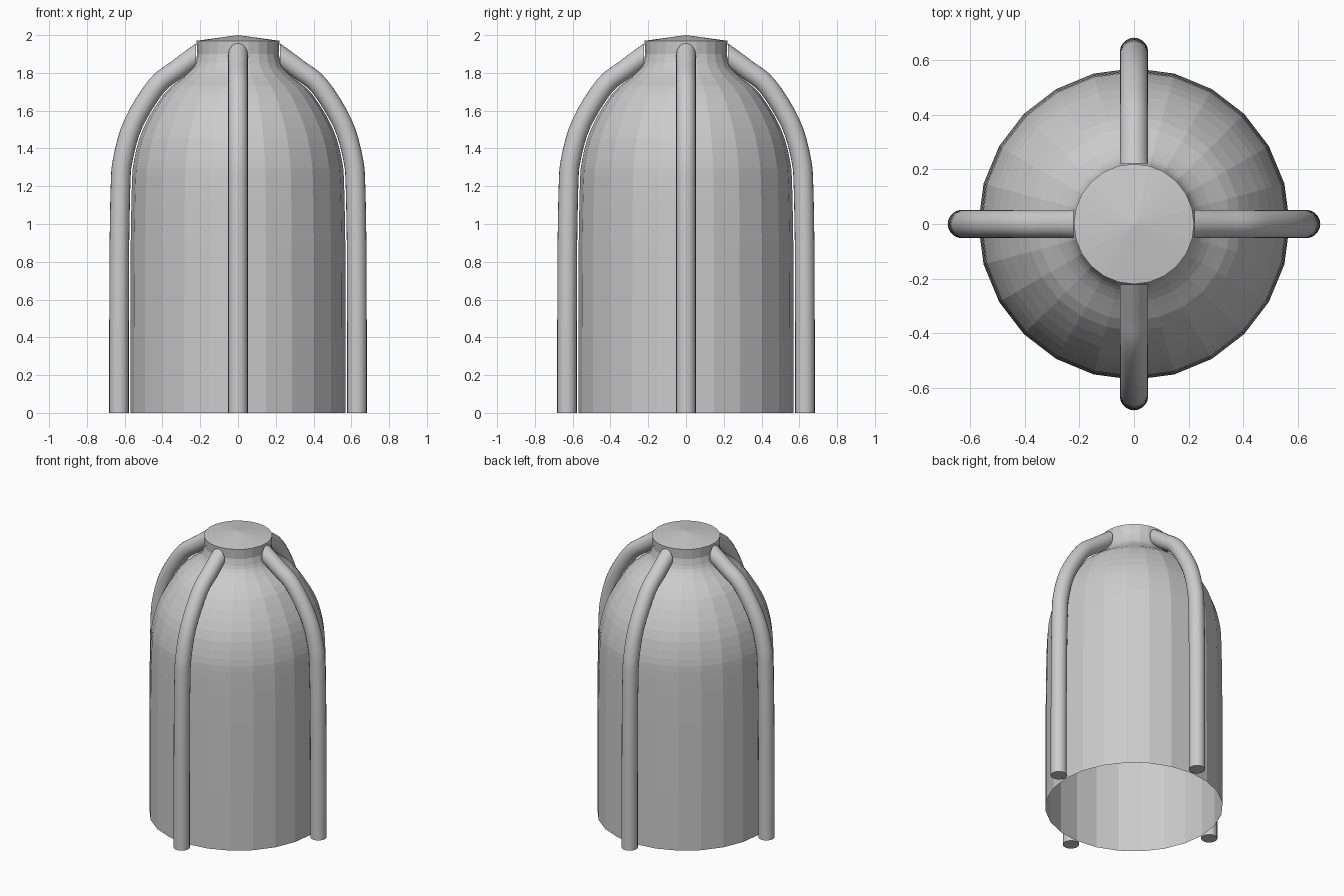
import bpy, bmesh, math
from mathutils import Vector

if "Cube" in bpy.data.objects:
    bpy.data.objects.remove(bpy.data.objects["Cube"])

grey = bpy.data.materials.new("light grey")
grey.diffuse_color = (0.6, 0.6, 0.6, 1)
grey.use_nodes = True
grey.node_tree.nodes["Principled BSDF"].inputs["Base Color"].default_value = grey.diffuse_color


def smooth_path(pts, steps):
    """Catmull-Rom curve through 2D points."""
    p = [Vector(q) for q in pts]
    p = [2 * p[0] - p[1]] + p + [2 * p[-1] - p[-2]]
    out = []
    for a, b, c, d in zip(p, p[1:], p[2:], p[3:]):
        for i in range(steps):
            t = i / steps
            out.append(0.5 * (2 * b + (c - a) * t + (2 * a - 5 * b + 4 * c - d) * t * t
                              + (3 * b - a - 3 * c + d) * t ** 3))
    return out + [p[-2]]


def bridge(bm, rings):
    for lo, hi in zip(rings, rings[1:]):
        n = len(lo)
        for i in range(n):
            j = (i + 1) % n
            bm.faces.new((lo[i], lo[j], hi[j], hi[i]))


def finish(bm, name):
    bmesh.ops.recalc_face_normals(bm, faces=bm.faces)
    me = bpy.data.meshes.new(name)
    bm.to_mesh(me)
    bm.free()
    me.materials.append(grey)
    ob = bpy.data.objects.new(name, me)
    bpy.context.collection.objects.link(ob)
    return ob


# Open-bottomed domed shell with a neck and shallow conical lid
SIDES = 24
profile = [Vector((0.57, 0)), Vector((0.57, 0.4))] + smooth_path(
    [(0.568, 0.9), (0.562, 1.2), (0.55, 1.34), (0.50, 1.51), (0.39, 1.69),
     (0.285, 1.78), (0.235, 1.835), (0.215, 1.9)], 3) + [Vector((0.22, 1.97))]
bm = bmesh.new()
rings = [[bm.verts.new((p.x * math.cos(2 * math.pi * i / SIDES),
                        p.x * math.sin(2 * math.pi * i / SIDES), p.y))
          for i in range(SIDES)] for p in profile]
bridge(bm, rings)
tip = bm.verts.new((0, 0, 2.0))
for i in range(SIDES):
    bm.faces.new((rings[-1][i], rings[-1][(i + 1) % SIDES], tip))
finish(bm, "domed_shell")

# Four bent pipes following the shell up to the neck
path = [Vector((0.63, 0)), Vector((0.63, 0.4))] + smooth_path(
    [(0.628, 0.9), (0.622, 1.2), (0.61, 1.34), (0.555, 1.53),
     (0.432, 1.73), (0.32, 1.82), (0.222, 1.893)], 4)
R, SEG = 0.052, 20


def pipe(name, turn):
    bm = bmesh.new()
    rings = []
    for k, p in enumerate(path):
        t = (path[min(k + 1, len(path) - 1)] - path[max(k - 1, 0)]).normalized()
        n = Vector((t.y, -t.x))
        if k == len(path) - 1:      # upper end is cut upright against the neck
            n = Vector((0, 1 / n.y)) * n.y * 1.22
        ring = []
        for i in range(SEG):
            a = 2 * math.pi * i / SEG
            q = p + n * (R * math.cos(a))
            ring.append(bm.verts.new((q.x, R * math.sin(a), q.y)))
        rings.append(ring)
    bridge(bm, rings)
    bm.faces.new(rings[0])
    bm.faces.new(rings[-1])
    ob = finish(bm, name)
    ob.rotation_euler.z = turn
    bpy.ops.object.select_all(action='DESELECT')
    ob.select_set(True)
    bpy.context.view_layer.objects.active = ob
    bpy.ops.object.shade_smooth_by_angle(angle=math.radians(30))


for i, side in enumerate(("right", "back", "left", "front")):
    pipe(side + "_pipe", i * math.pi / 2)
